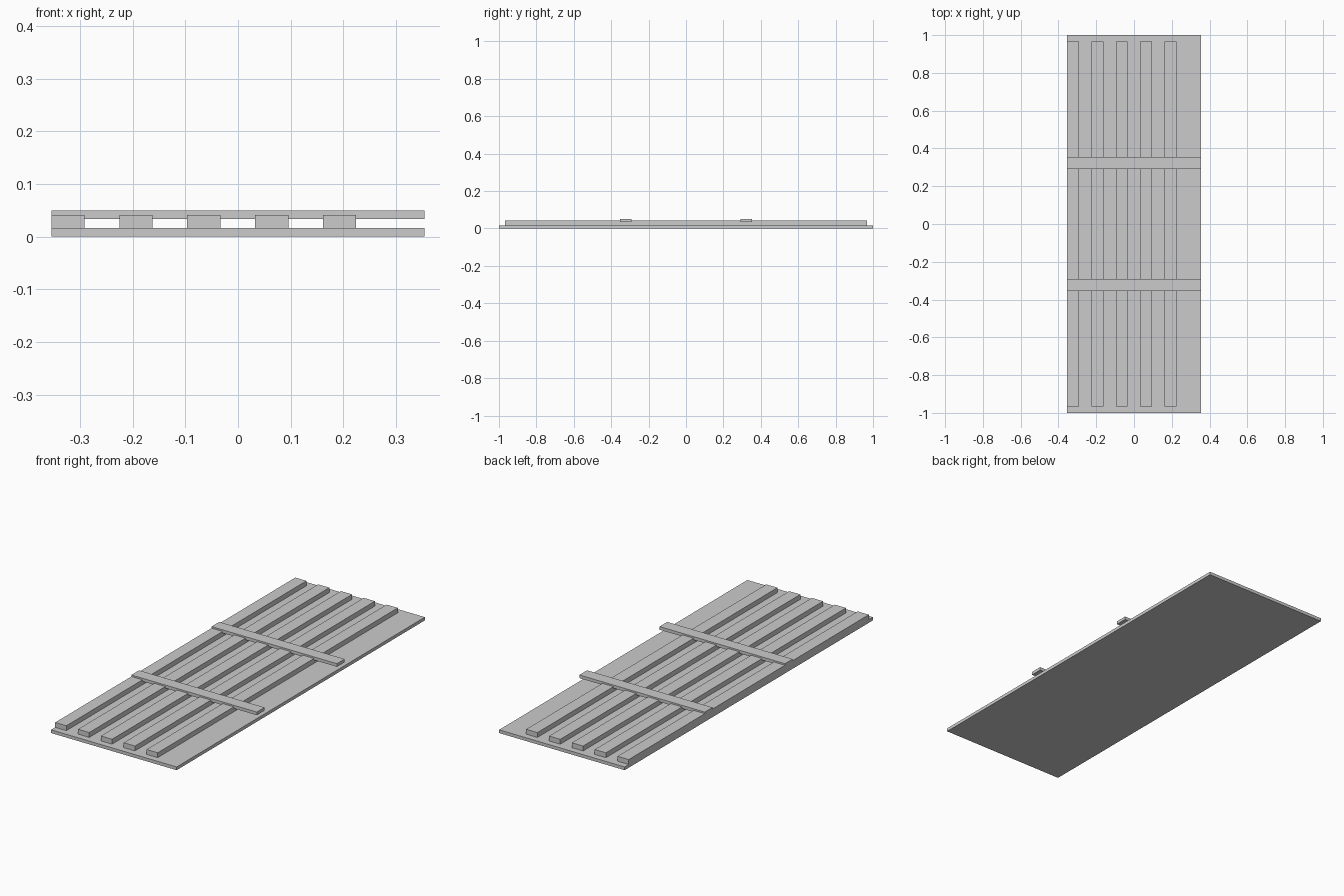
import bpy

if "Cube" in bpy.data.objects:
    bpy.data.objects.remove(bpy.data.objects["Cube"])


def box(name, x, y, z):
    """Box spanning the given (min, max) ranges."""
    bpy.ops.mesh.primitive_cube_add(
        size=1, location=[(a + b) / 2 for a, b in (x, y, z)])
    obj = bpy.context.object
    obj.name = name
    obj.scale = [b - a for a, b in (x, y, z)]
    bpy.ops.object.transform_apply(location=False, rotation=False, scale=True)
    return obj


HALF_W = 0.354
BASE_TOP = 0.0165

# Base panel
box("base_panel", (-HALF_W, HALF_W), (-1, 1), (0, BASE_TOP))

# Five long slats, starting flush with the left edge
for i in range(5):
    x = -HALF_W + i * 0.1288
    box(f"slat_{i + 1}", (x, x + 0.063), (-0.967, 0.967), (BASE_TOP, 0.0415))

# Two cross battens let into the slats
for name, y in (("front_batten", -0.323), ("back_batten", 0.323)):
    box(name, (-HALF_W, HALF_W), (y - 0.031, y + 0.031), (0.0335, 0.0495))
